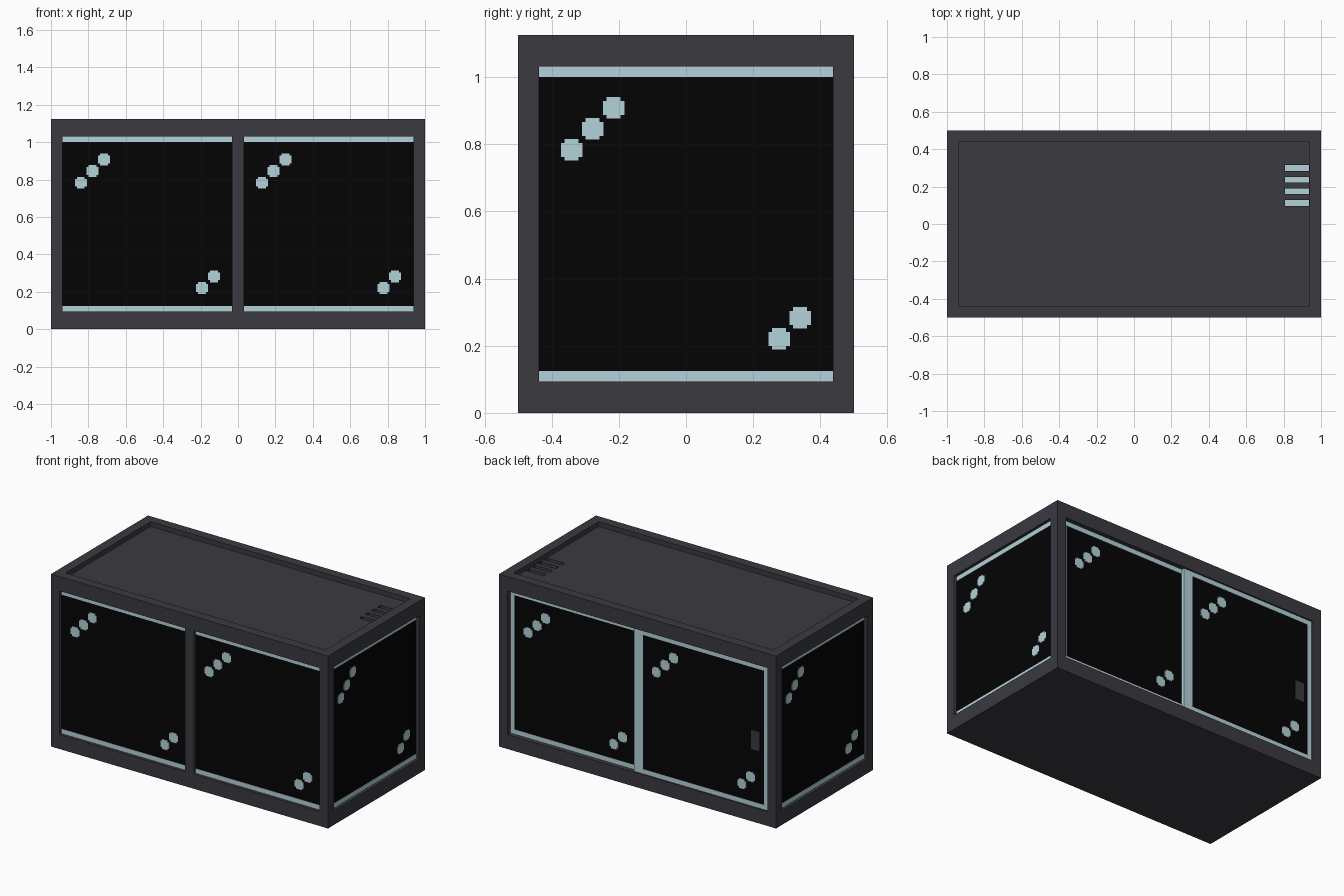
import bpy, bmesh, math
from mathutils import Matrix, Vector

cube = bpy.data.objects.get("Cube")
if cube:
    bpy.data.objects.remove(cube, do_unlink=True)


def material(name, rgb):
    m = bpy.data.materials.new(name)
    m.use_nodes = True
    m.diffuse_color = (*rgb, 1)
    bsdf = m.node_tree.nodes["Principled BSDF"]
    bsdf.inputs["Base Color"].default_value = (*rgb, 1)
    bsdf.inputs["Roughness"].default_value = 0.8
    return m


CHARCOAL = material("charcoal", (0.043, 0.041, 0.051))
BLACK = material("glass black", (0.0012, 0.0012, 0.0012))
PALE = material("pale blue", (0.45, 0.65, 0.69))

HEIGHT = 1.125
LOW, HIGH = 0.094, 1.031     # window opening heights
EDGE, DEPTH = 0.0625, 0.023  # frame width and window recess
REAR_DEPTH = 0.033           # recess of the sliding doors
BAR, PROUD = 0.031, 0.002    # pale trim width and thickness


def add_box(bm, lo, hi):
    lo, hi = Vector(lo), Vector(hi)
    mat = Matrix.Translation((lo + hi) / 2) @ Matrix.Diagonal((*(hi - lo), 1))
    bmesh.ops.create_cube(bm, size=1, matrix=mat)


def finish(bm, name, mat, turn=0):
    """Turn the mesh by quarter turns about z and make it an object."""
    bm.transform(Matrix.Rotation(turn * math.pi / 2, 4, "Z"))
    me = bpy.data.meshes.new(name)
    bm.to_mesh(me)
    bm.free()
    me.materials.append(mat)
    ob = bpy.data.objects.new(name, me)
    bpy.context.scene.collection.objects.link(ob)
    return ob


def box(name, lo, hi, mat, turn=0):
    bm = bmesh.new()
    add_box(bm, lo, hi)
    return finish(bm, name, mat, turn)


def cut(target, lo, hi, turn=0):
    cutter = box("cutter", lo, hi, CHARCOAL, turn)
    cutter.hide_render = True
    mod = target.modifiers.new("cut", "BOOLEAN")
    mod.operation, mod.solver, mod.object = "DIFFERENCE", "EXACT", cutter
    bpy.context.view_layer.objects.active = target
    bpy.ops.object.modifier_apply(modifier=mod.name)
    bpy.data.objects.remove(cutter, do_unlink=True)


def window(name, u0, u1, face, turn, left_stile=0, right_stile=0, back=0.002):
    """Dark pane with pale rails and glints; face is the pane's outer distance."""
    box(name + "_pane", (u0, -face, LOW), (u1, -face + back, HIGH), BLACK, turn)
    # Pale rails, and stiles on sliding doors
    bm = bmesh.new()
    y0, y1 = -face - PROUD, -face
    add_box(bm, (u0, y0, LOW), (u1, y1, LOW + BAR))
    add_box(bm, (u0, y0, HIGH - BAR), (u1, y1, HIGH))
    for width, a, b in ((left_stile, u0, u0 + left_stile),
                        (right_stile, u1 - right_stile, u1)):
        if width:
            add_box(bm, (a, y0, LOW + BAR), (b, y1, HIGH - BAR))
    finish(bm, name + "_trim", PALE, turn)
    # Glints: stepped squares with notched corners in two corners
    first, last = u0 + left_stile + 0.097, u1 - right_stile - 0.098
    spots = [(first + i * EDGE, 0.783 + i * EDGE) for i in range(3)]
    spots += [(last - i * EDGE, 0.283 - i * EDGE) for i in range(2)]
    big, small = 0.032, 0.021
    bm = bmesh.new()
    for u, z in spots:
        for a, b in ((big, small), (small, big)):
            add_box(bm, (u - a, y0, z - b), (u + a, y1, z + b))
    finish(bm, name + "_glints", PALE, turn)


# Casing with recessed roof
casing = box("casing", (-1, -0.5, 0), (1, 0.5, HEIGHT), CHARCOAL)
ROOF = HEIGHT - EDGE / 2
cut(casing, (-1 + EDGE, -0.5 + EDGE, ROOF), (1 - EDGE, 0.5 - EDGE, HEIGHT + 0.1))

# Window openings: half width, distance from centre, quarter turns
half, mid = 1 - EDGE, EDGE / 2
for name, u0, u1 in (("front_right", -half, -mid), ("front_left", mid, half)):
    cut(casing, (u0, -0.6, LOW), (u1, -0.5 + DEPTH, HIGH))
    window(name, u0, u1, 0.5 - DEPTH + 0.002, 0)

side = 0.5 - EDGE
for name, turn in (("left", 1), ("right", 3)):
    cut(casing, (-side, -1.1, LOW), (side, -1 + DEPTH, HIGH), turn)
    window(name, -side, side, 1 - DEPTH + 0.002, turn)

# Rear opening with two sliding doors meeting at a pale post
cut(casing, (-half, -0.6, LOW), (half, -0.5 + REAR_DEPTH, HIGH), 2)
inner = 0.5 - REAR_DEPTH
window("rear_inner_door", -half, -mid, inner + 0.002, 2, left_stile=BAR)
window("rear_outer_door", mid, half, 0.488, 2, right_stile=BAR, back=0.021)
box("rear_door_post", (-mid, -0.49, LOW), (mid, -inner, HIGH), PALE, 2)
box("door_handle", (0.813, -0.493, 0.467), (0.875, -0.488, 0.592), CHARCOAL, 2)

# Roof vents with pale bottoms
for i in range(4):
    y = 0.112 + i * EDGE
    cut(casing, (0.808, y - 0.015, 0.99), (0.935, y + 0.015, ROOF + 0.02))
    box("vent_floor", (0.808, y - 0.015, 0.99), (0.935, y + 0.015, 0.995), PALE)
